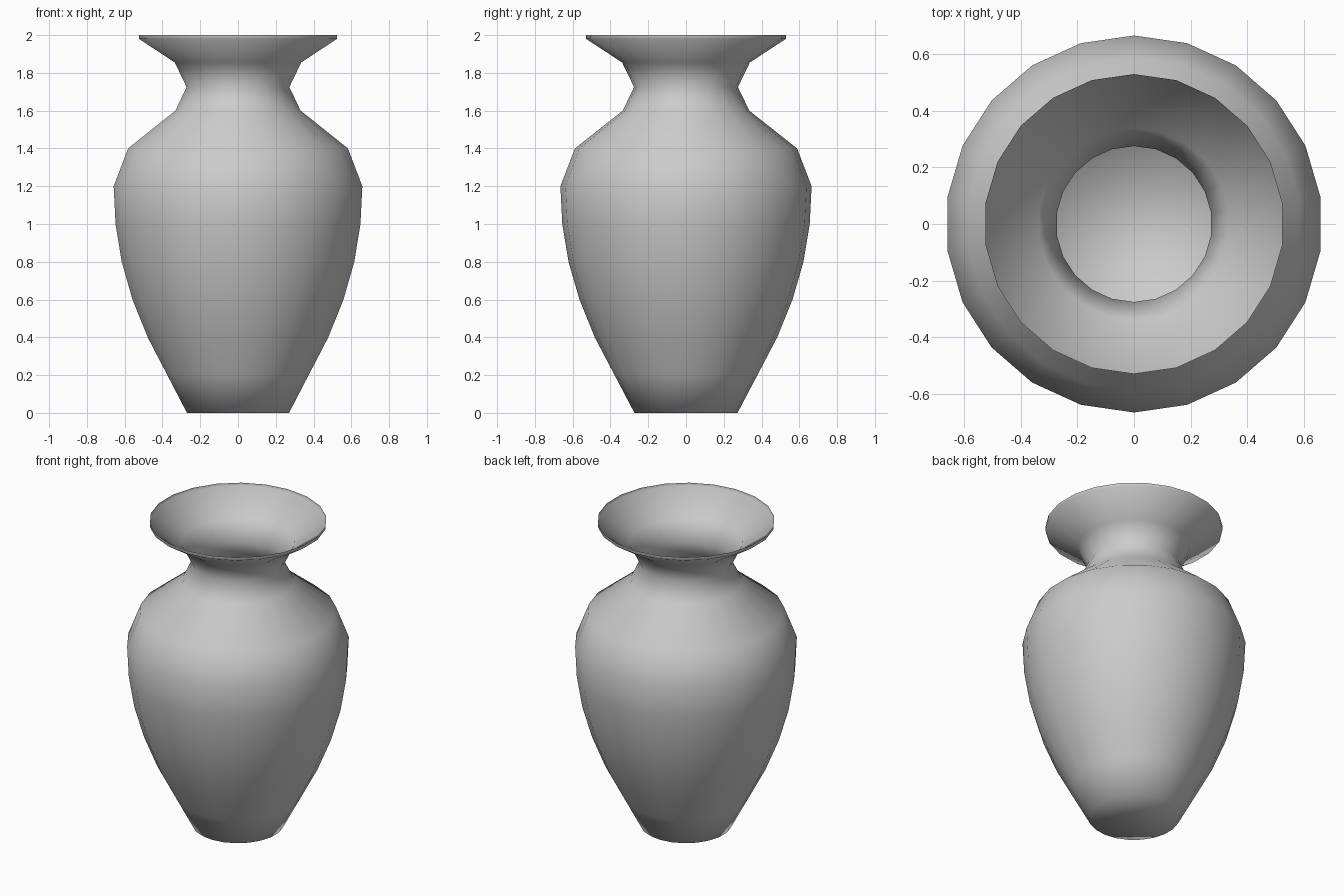
import bpy, bmesh
from math import pi, sin, cos

if "Cube" in bpy.data.objects:
    bpy.data.objects.remove(bpy.data.objects["Cube"])

SIDES = 22

# Vase outline from foot to rim: (radius, height)
PROFILE = [(0.273, 0.0), (0.378, 0.2), (0.483, 0.4), (0.564, 0.6),
           (0.622, 0.8), (0.655, 1.0), (0.665, 1.2), (0.588, 1.4),
           (0.335, 1.6), (0.275, 1.725), (0.338, 1.855),
           (0.529, 1.98), (0.529, 2.0)]

bm = bmesh.new()

# Rings of vertices, one corner pointing along y
rings = []
for r, z in PROFILE:
    angles = [pi / 2 + 2 * pi * i / SIDES for i in range(SIDES)]
    rings.append([bm.verts.new((r * cos(a), r * sin(a), z)) for a in angles])

# Thin open wall
for low, high in zip(rings, rings[1:]):
    for i in range(SIDES):
        j = (i + 1) % SIDES
        bm.faces.new((low[i], low[j], high[j], high[i]))

# Closed foot
bm.faces.new(list(reversed(rings[0])))

for face in bm.faces:
    face.smooth = True

mesh = bpy.data.meshes.new("vase")
bm.to_mesh(mesh)
bm.free()
vase = bpy.data.objects.new("vase", mesh)
bpy.context.collection.objects.link(vase)
